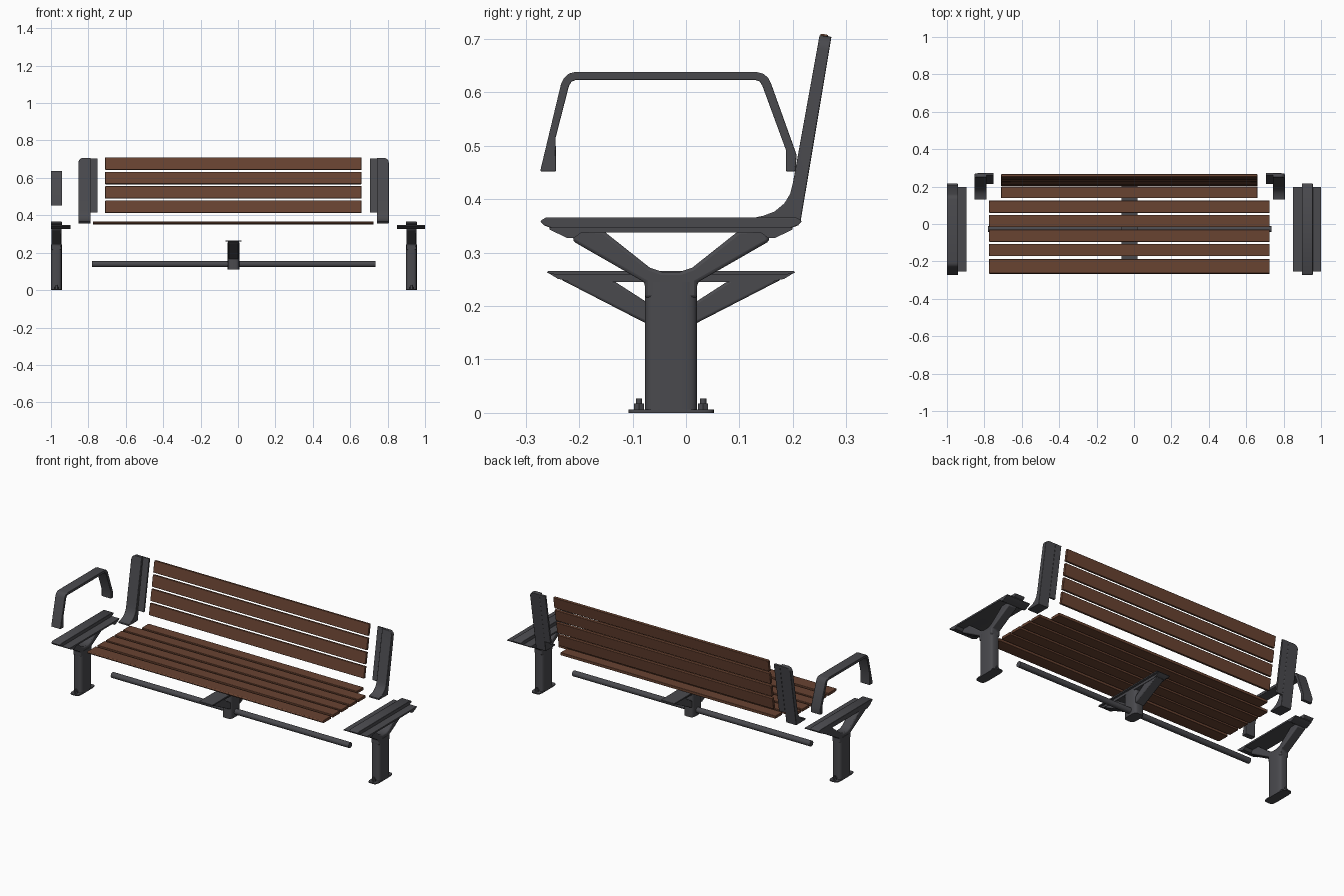
import bpy, bmesh, math
from mathutils import Matrix

if "Cube" in bpy.data.objects:
    bpy.data.objects.remove(bpy.data.objects["Cube"])


def material(name, rgb):
    m = bpy.data.materials.new(name)
    m.diffuse_color = (*rgb, 1)
    m.use_nodes = True
    m.node_tree.nodes["Principled BSDF"].inputs["Base Color"].default_value = m.diffuse_color
    return m


METAL = material("dark grey metal", (0.068, 0.068, 0.076))
WOOD = material("brown wood", (0.14, 0.056, 0.031))


def finish(name, bm, mat, bevel=0.0, angle=35):
    bmesh.ops.recalc_face_normals(bm, faces=bm.faces)
    me = bpy.data.meshes.new(name)
    bm.to_mesh(me)
    bm.free()
    me.materials.append(mat)
    ob = bpy.data.objects.new(name, me)
    bpy.context.collection.objects.link(ob)
    if bevel:
        b = ob.modifiers.new("bevel", 'BEVEL')
        b.width, b.segments, b.limit_method = bevel, 2, 'ANGLE'
        b.angle_limit = math.radians(40)
    bpy.ops.object.select_all(action='DESELECT')
    ob.select_set(True)
    bpy.context.view_layer.objects.active = ob
    bpy.ops.object.shade_smooth_by_angle(angle=math.radians(angle))
    return ob


def prism_mesh(pts, x0, x1):
    """Extrude a (y, z) outline from x0 to x1."""
    bm = bmesh.new()
    f = bm.faces.new([bm.verts.new((x0, y, z)) for y, z in pts])
    r = bmesh.ops.extrude_face_region(bm, geom=[f])
    for v in r["geom"]:
        if isinstance(v, bmesh.types.BMVert):
            v.co.x = x1
    return bm


def prism(name, pts, x0, x1, mat=METAL, bevel=0.0):
    return finish(name, prism_mesh(pts, x0, x1), mat, bevel)


def box(name, x, y, z, mat, bevel=0.0, tilt=0.0):
    """Box from (min, max) ranges, optionally tilted about x."""
    bm = bmesh.new()
    bmesh.ops.create_cube(bm, size=1)
    bmesh.ops.scale(bm, vec=(x[1] - x[0], y[1] - y[0], z[1] - z[0]), verts=bm.verts)
    bmesh.ops.rotate(bm, matrix=Matrix.Rotation(tilt, 3, 'X'), verts=bm.verts)
    bmesh.ops.translate(bm, vec=[(a + b) / 2 for a, b in (x, y, z)], verts=bm.verts)
    return finish(name, bm, mat, bevel)


def oval(name, x, y, z0, z1, rx, ry, power=2.0, n=32, mat=METAL):
    """Upright column with a superellipse section."""
    bm = bmesh.new()
    vs = []
    for i in range(n):
        c, s = math.cos(math.tau * i / n), math.sin(math.tau * i / n)
        vs.append(bm.verts.new((x + rx * math.copysign(abs(c) ** (2 / power), c),
                                y + ry * math.copysign(abs(s) ** (2 / power), s), z0)))
    f = bm.faces.new(vs)
    r = bmesh.ops.extrude_face_region(bm, geom=[f])
    for v in r["geom"]:
        if isinstance(v, bmesh.types.BMVert):
            v.co.z = z1
    return finish(name, bm, mat)


CY = -0.028  # centre line of legs and pipe


def both(half):
    """Complete a symmetric outline from its -y half."""
    return half + [(2 * CY - y, z) for y, z in reversed(half)]


# Legs: base plate, bolts, column, V struts, seat beam and slat ledges
beam = both([(-0.2, 0.338), (-0.25, 0.345), (-0.266, 0.351), (-0.273, 0.359), (-0.262, 0.366)])
fork = both([(-0.077, 0.215), (-0.077, 0.244), (-0.213, 0.322), (-0.205, 0.345),
             (-0.155, 0.341), (-0.068, 0.272), (-0.045, 0.264)])
ledge = both([(-0.195, 0.338), (-0.21, 0.327), (-0.222, 0.327), (-0.255, 0.343), (-0.255, 0.347)])
for side, x0, x1, l0, l1 in (("left", -1, -0.942, -1, -0.895), ("right", 0.898, 0.956, 0.851, 1)):
    xc = (x0 + x1) / 2
    oval(f"{side}_leg_column", xc, CY, 0.004, 0.245, 0.029, 0.049, 4)
    oval(f"{side}_base_plate", xc, CY, 0, 0.006, 0.029, 0.08, 5)
    for sy in (-1, 1):
        oval(f"{side}_bolt_nut", xc, CY + sy * 0.06, 0.006, 0.018, 0.011, 0.011, n=6)
        oval(f"{side}_bolt_tip", xc, CY + sy * 0.06, 0.018, 0.027, 0.006, 0.006, n=12)
    prism(f"{side}_leg_fork", fork, x0 + 0.002, x1 - 0.002, bevel=0.006)
    prism(f"{side}_seat_beam", beam, x0, x1, bevel=0.002)
    prism(f"{side}_slat_ledge", ledge, l0, l1)

# Middle support under the seat
oval("middle_column", -0.024, CY, 0.11, 0.255, 0.031, 0.046, 4)
strut = [(-0.07, 0.165), (-0.235, 0.25), (-0.14, 0.25), (-0.07, 0.205)]
prism("middle_front_strut", strut, -0.052, 0.004, bevel=0.005)
prism("middle_back_strut", [(2 * CY - y, z) for y, z in strut], -0.052, 0.004, bevel=0.005)
prism("middle_beam", both([(-0.215, 0.245), (-0.24, 0.251), (-0.258, 0.262)]), -0.054, 0.006)
prism("middle_top_plate", both([(-0.245, 0.259), (-0.26, 0.262), (-0.258, 0.266)]), -0.066, 0.018)

# Connecting pipe
bm = bmesh.new()
bmesh.ops.create_cone(bm, cap_ends=True, segments=32, radius1=0.016, radius2=0.016, depth=1.515,
                      matrix=Matrix.Translation((-0.0225, CY, 0.139)) @ Matrix.Rotation(math.pi / 2, 4, 'Y'))
finish("connecting_pipe", bm, METAL)

# Seat slats; the front one has a rounded nose, the rear one is shorter
Z = (0.35, 0.366)
nose = [(-0.188, 0.35), (-0.25, 0.35), (-0.262, 0.354), (-0.267, 0.36), (-0.262, 0.366), (-0.188, 0.366)]
prism("seat_slat_front", nose, -0.775, 0.725, WOOD, 0.002)
for y0, y1 in ((-0.172, -0.106), (-0.095, -0.03), (-0.017, 0.048), (0.06, 0.125)):
    box("seat_slat", (-0.775, 0.725), (y0, y1), Z, WOOD, 0.002)
box("seat_slat_rear", (-0.71, 0.66), (0.138, 0.2), Z, WOOD, 0.002)

# Backrest slats
for i in range(4):
    z = 0.676 - i * 0.0768
    y = 0.259 - (0.707 - z) * 0.17
    box("back_slat", (-0.71, 0.66), (y - 0.0075, y + 0.0075), (z - 0.033, z + 0.033),
        WOOD, 0.002, -math.radians(9.6))

# Backrest supports with flared foot, rounded outer top corner and rear tab
back = [(0.25, 0.707), (0.2, 0.43), (0.195, 0.41), (0.184, 0.392), (0.166, 0.377), (0.145, 0.369),
        (0.13, 0.366), (0.13, 0.357), (0.214, 0.356), (0.272, 0.704)]
tab = [(0.262, 0.705), (0.272, 0.703), (0.224, 0.415), (0.214, 0.415)]
for side, outer, inner, tip in (("left", -0.853, -0.788, -0.75), ("right", 0.806, 0.743, 0.706)):
    bm = prism_mesh(back, inner, outer)
    corner = [e for e in bm.edges if all(v.co.z > 0.7 and abs(v.co.x - outer) < 1e-5 for v in e.verts)]
    bmesh.ops.bevel(bm, geom=corner, offset=0.025, segments=6, profile=0.5, affect='EDGES')
    finish(f"{side}_back_support", bm, METAL, 0.002)
    prism(f"{side}_back_tab", tab, inner, tip)

# Armrest on the left end
arm = [(-0.273, 0.452), (-0.234, 0.615), (-0.228, 0.627), (-0.219, 0.635), (-0.208, 0.638),
       (0.132, 0.638), (0.144, 0.635), (0.153, 0.628), (0.159, 0.617), (0.207, 0.483), (0.205, 0.452),
       (0.187, 0.452), (0.187, 0.492), (0.143, 0.612), (0.138, 0.62), (0.13, 0.623),
       (-0.206, 0.623), (-0.214, 0.62), (-0.219, 0.612), (-0.244, 0.515), (-0.243, 0.452)]
prism("left_armrest", arm, -1, -0.94, bevel=0.002)
